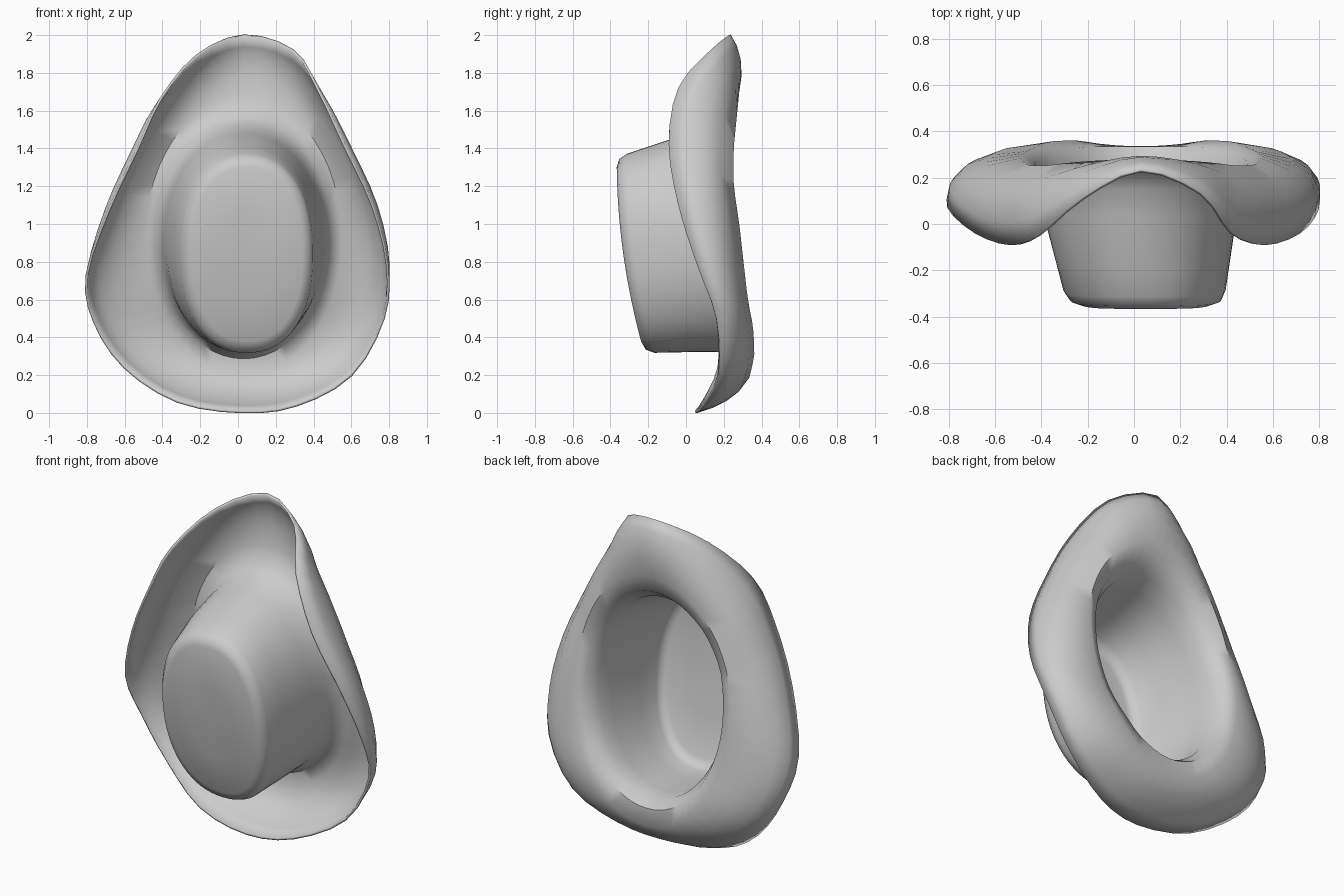
import bpy, bmesh
from math import sin, cos, pi
from mathutils import Vector

if "Cube" in bpy.data.objects:
    bpy.data.objects.remove(bpy.data.objects["Cube"])

N = 54      # points around the hat, three per rim key

# Rim of the brim, clockwise from the top as seen from the front (x, y, z)
RIM = [(.03, .23, 2.0), (.29, .13, 1.92), (.42, -.04, 1.72), (.56, -.09, 1.42),
       (.71, -.04, 1.10), (.79, .06, .78), (.77, .16, .50), (.60, .17, .20),
       (.31, .09, .04), (.02, .05, .005), (-.32, .09, .06), (-.60, .17, .24),
       (-.76, .16, .48), (-.80, .07, .73), (-.68, -.04, 1.08), (-.53, -.09, 1.40),
       (-.41, -.05, 1.66), (-.22, .11, 1.89)]
# Depth of the rearmost fold of the brim by height (z, y)
FOLD = [(.15, .32), (.3, .355), (.45, .35), (.6, .32), (1.0, .275), (1.2, .245),
        (1.4, .245), (1.65, .27), (1.85, .27)]


def lerp_table(table, z):
    for (z0, y0), (z1, y1) in zip(table, table[1:]):
        if z <= z1:
            t = max(0, (z - z0) / (z1 - z0))
            return y0 + (y1 - y0) * t
    return table[-1][1]


def closed_spline(keys, n):
    """Catmull-Rom samples around a closed loop."""
    k, out = [Vector(p) for p in keys], []
    for i in range(n):
        s = i * len(k) / n
        j, t = int(s), s - int(s)
        a, b, c, d = (k[(j + o) % len(k)] for o in (-1, 0, 1, 2))
        out.append(.5 * (2 * b + (c - a) * t + (2 * a - 5 * b + 4 * c - d) * t * t
                         + (3 * b - a - 3 * c + d) * t ** 3))
    return out


def oval(cx, cz, rx, rz, depth, power=2.0):
    """Upright (super)ellipse ring whose y comes from its height."""
    ring = []
    for i in range(N):
        a = 2 * pi * i / N
        s, c = sin(a), cos(a)
        k = (abs(s) ** power + abs(c) ** power) ** (-1 / power)
        z = cz + rz * c * k
        ring.append(Vector((cx + rx * s * k, depth(z), z)))
    return ring


def mix(a, b, t):
    return [p.lerp(q, t) for p, q in zip(a, b)]


def plate(z):
    return -.36 + .14 * (1.34 - z) ** 2


# Brim rings: rim, curled side, rear fold
rim = closed_spline(RIM, N)
fold = oval(.03, .93, .52, .74, lambda z: lerp_table(FOLD, z))


def curl(t):
    ring, h = mix(rim, fold, t), 4 * t * (1 - t)
    for i, p in enumerate(ring):
        a = 2 * pi * i / N
        p += h * Vector((.09 * sin(a), .035, .02 * cos(a)))
    return ring


# Crown rings: base crease, wall, rounded shoulder, flat top
crease = oval(.03, .93, .465, .64, lambda z: lerp_table(FOLD, z) - .025)
base = oval(.03, .92, .43, .59, lambda z: lerp_table(FOLD, z) - .10)
wall = oval(.03, .885, .40, .555, lambda z: -.08 + .14 * (1.4 - z), 2.15)
shoulder = oval(.045, .845, .345, .52, lambda z: plate(z) + .05, 2.3)
edge = oval(.05, .84, .325, .50, lambda z: plate(z) + .012, 2.3)
top = oval(.05, .84, .29, .46, plate, 2.3)
inner = oval(.05, .84, .15, .24, lambda z: plate(z) + .005)

rings = [rim, curl(.22), curl(.45), curl(.7), fold, crease, base, mix(base, wall, .5),
         wall, mix(wall, shoulder, .5), shoulder, edge, top, inner]

bm = bmesh.new()
loops = [[bm.verts.new(p) for p in ring] for ring in rings]
for outer, inside in zip(loops, loops[1:]):
    for i in range(N):
        j = (i + 1) % N
        bm.faces.new((outer[i], outer[j], inside[j], inside[i]))
centre = bm.verts.new((.05, plate(.84) + .005, .84))
for i in range(N):
    bm.faces.new((loops[-1][i], loops[-1][(i + 1) % N], centre))
bmesh.ops.recalc_face_normals(bm, faces=bm.faces)

mesh = bpy.data.meshes.new("hat")
bm.to_mesh(mesh)
bm.free()
hat = bpy.data.objects.new("hat", mesh)
bpy.context.collection.objects.link(hat)

# Thin felt thickness
felt = hat.modifiers.new("felt_thickness", 'SOLIDIFY')
felt.thickness = .014
felt.offset = 0

bpy.context.view_layer.objects.active = hat
hat.select_set(True)
bpy.ops.object.shade_smooth_by_angle(angle=.9)
